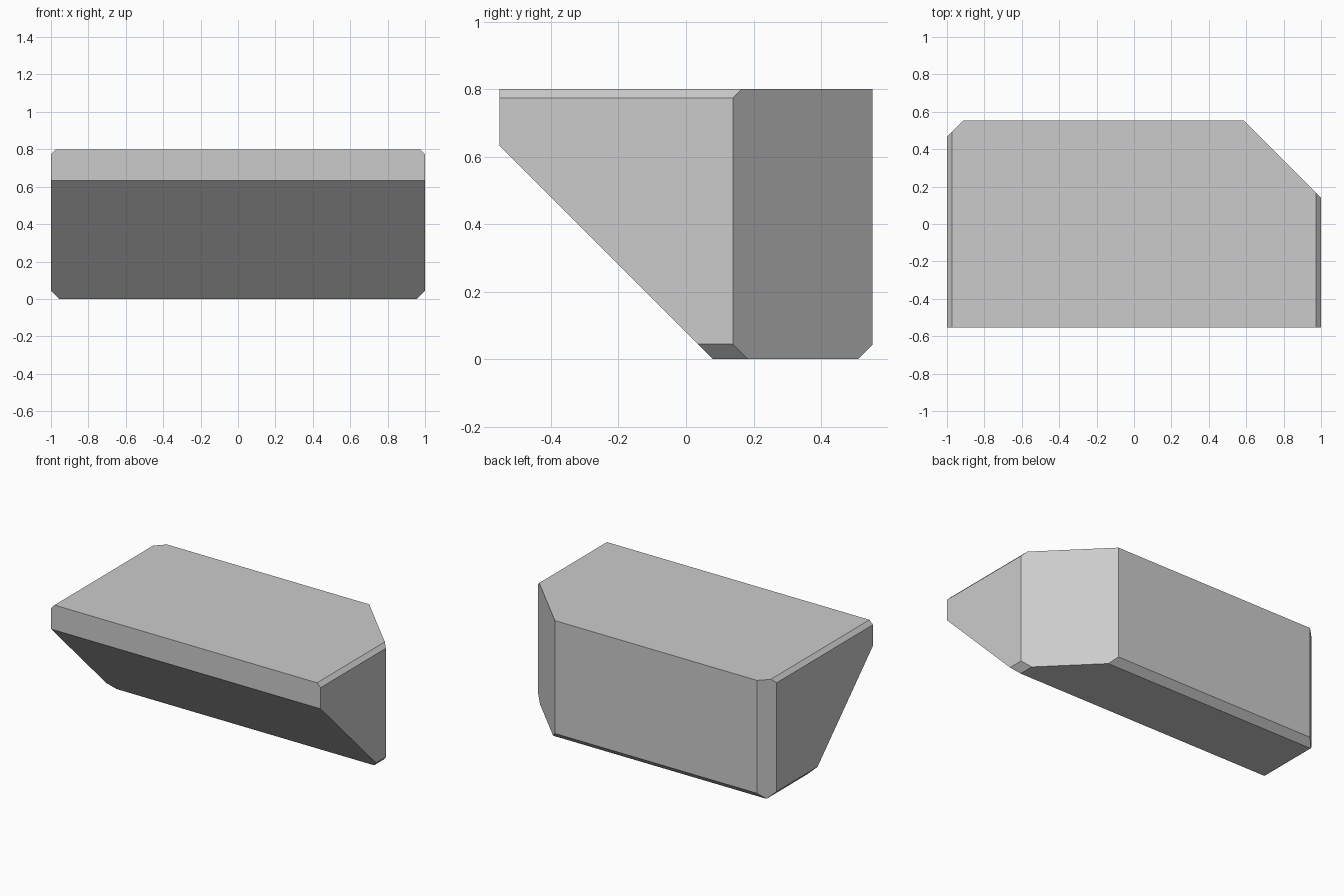
import bpy, bmesh
from mathutils import Vector

if "Cube" in bpy.data.objects:
    bpy.data.objects.remove(bpy.data.objects["Cube"])

HX, HY, H = 1.0, 0.553, 0.8

# Base block standing on z = 0
bm = bmesh.new()
bmesh.ops.create_cube(bm, size=1)
for v in bm.verts:
    v.co = Vector((v.co.x * 2 * HX, v.co.y * 2 * HY, (v.co.z + 0.5) * H))


def bevel_cut(normal, offset):
    """Slice away everything where normal . p > offset and cap the cut."""
    n = Vector(normal)
    point = n * (offset / n.length_squared)
    bmesh.ops.bisect_plane(bm, geom=bm.verts[:] + bm.edges[:] + bm.faces[:],
                           dist=1e-5, plane_co=point, plane_no=n.normalized(),
                           clear_outer=True)
    rim = [e for e in bm.edges if e.is_boundary]
    bmesh.ops.holes_fill(bm, edges=rim, sides=0)


# Large sloped underside at the front
bevel_cut((0, -1, -1), -0.0795)
# Back corners: large on the right, small on the left
bevel_cut((1, 1, 0), 1.139)
bevel_cut((-1, 1, 0), 1.467)
# Side bevels along top and bottom
for s in (-1, 1):
    bevel_cut((s, 0, 1), HX + H - 0.026)
    bevel_cut((s, 0, -1), HX - 0.045)
# Bevel along the bottom back edge
bevel_cut((0, 1, -1), HY - 0.043)

bmesh.ops.recalc_face_normals(bm, faces=bm.faces[:])
mesh = bpy.data.meshes.new("chamfered_block")
bm.to_mesh(mesh)
bm.free()
block = bpy.data.objects.new("chamfered_block", mesh)
bpy.context.collection.objects.link(block)
